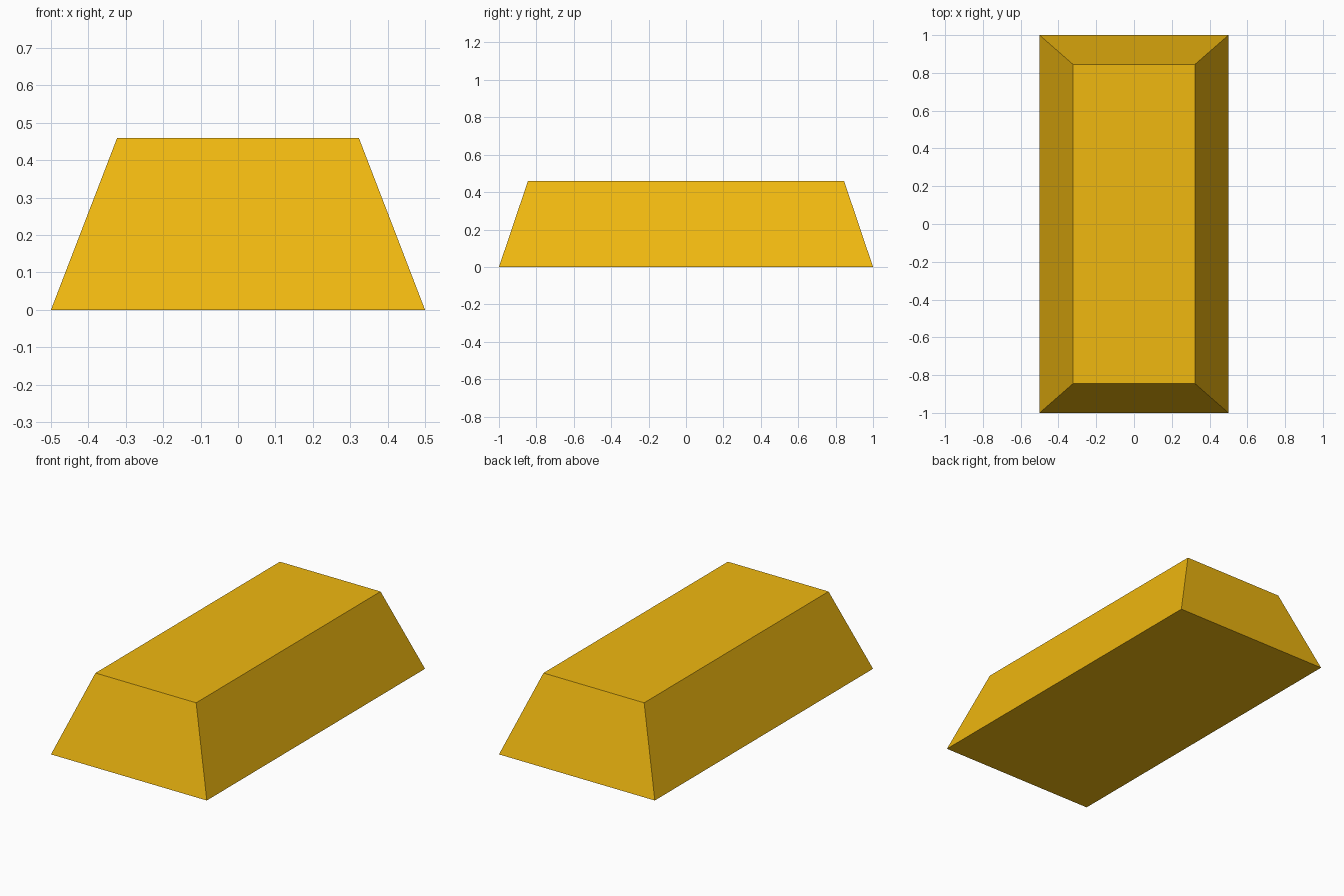
import bpy, bmesh

if "Cube" in bpy.data.objects:
    bpy.data.objects.remove(bpy.data.objects["Cube"])

# Gold material
gold = bpy.data.materials.new("gold")
gold.diffuse_color = (0.87, 0.48, 0.005, 1.0)
gold.use_nodes = True
gold.node_tree.nodes["Principled BSDF"].inputs["Base Color"].default_value = gold.diffuse_color

# Ingot body: unit cube scaled to the base, top face tapered inwards
BASE = (0.5, 1.0)
TOP = (0.323, 0.845)
HEIGHT = 0.46

bm = bmesh.new()
bmesh.ops.create_cube(bm, size=2.0)
for v in bm.verts:
    is_top = v.co.z > 0
    half = TOP if is_top else BASE
    v.co = (v.co.x * half[0], v.co.y * half[1], HEIGHT if is_top else 0.0)

mesh = bpy.data.meshes.new("ingot_body")
bm.to_mesh(mesh)
bm.free()
mesh.materials.append(gold)
ingot = bpy.data.objects.new("ingot_body", mesh)
bpy.context.collection.objects.link(ingot)
